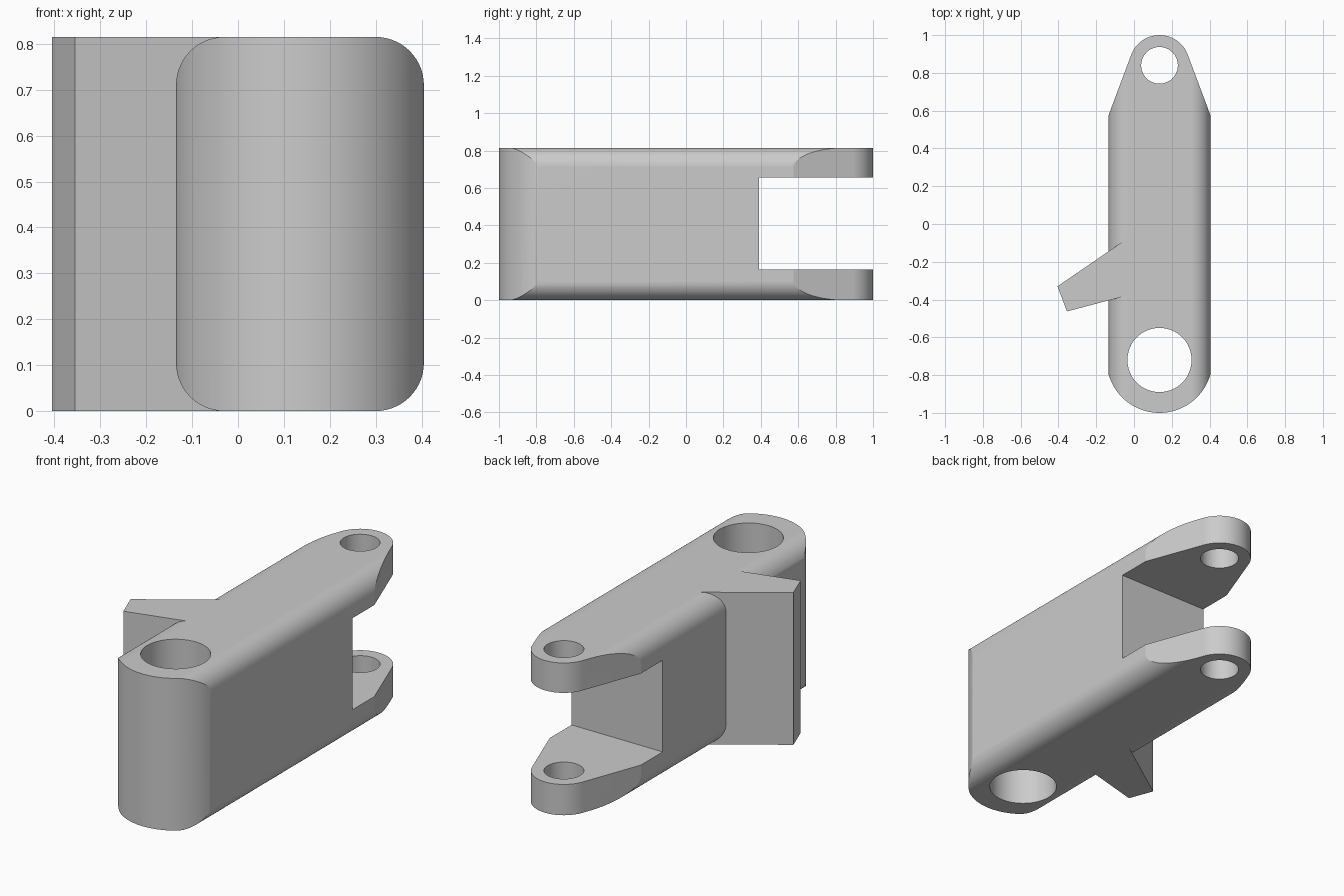
import bpy
import bmesh
from math import sin, cos, pi, acos, atan2, hypot
from mathutils import Vector

cube = bpy.data.objects.get("Cube")
if cube:
    bpy.data.objects.remove(cube, do_unlink=True)

CX, H, HALF = 0.135, 0.815, 0.27        # body centre, height, half width
FRONT_Y, FRONT_R = -0.72, 0.28          # large rounded end
BACK_Y, BACK_R = 0.84, 0.16             # small rounded fork end
FILLET = 0.105

grey = bpy.data.materials.new("light_grey")
grey.use_nodes = True
colour = (0.6, 0.6, 0.6, 1)
grey.diffuse_color = colour
grey.node_tree.nodes["Principled BSDF"].inputs["Base Color"].default_value = colour


def arc(x, y, r, start, end, steps):
    angles = [start + (end - start) * i / steps for i in range(steps + 1)]
    return [(x + r * cos(a), y + r * sin(a)) for a in angles]


def prism(name, points, low, high, along_y=False):
    """Extrude a 2D outline along z, or an xz outline along y."""
    def place(p, t):
        return (p[0], t, p[1]) if along_y else (p[0], p[1], t)
    bm = bmesh.new()
    face = bm.faces.new([bm.verts.new(place(p, low)) for p in points])
    new = bmesh.ops.extrude_face_region(bm, geom=[face])["geom"]
    shift = Vector(place((0, 0), high - low))
    bmesh.ops.translate(bm, vec=shift,
                        verts=[v for v in new if isinstance(v, bmesh.types.BMVert)])
    bmesh.ops.recalc_face_normals(bm, faces=bm.faces)
    mesh = bpy.data.meshes.new(name)
    bm.to_mesh(mesh)
    bm.free()
    mesh.materials.append(grey)
    obj = bpy.data.objects.new(name, mesh)
    bpy.context.collection.objects.link(obj)
    return obj


def combine(target, other, operation):
    mod = target.modifiers.new(operation.lower(), 'BOOLEAN')
    mod.operation, mod.solver, mod.object = operation, 'EXACT', other
    bpy.context.view_layer.objects.active = target
    bpy.ops.object.modifier_apply(modifier=mod.name)
    bpy.data.objects.remove(other, do_unlink=True)


# Long bar with rounded lengthwise edges
section = []
for k, (sx, top) in enumerate([(1, 1), (-1, 1), (-1, 0), (1, 0)]):
    section += arc(CX + sx * (HALF - FILLET), H - FILLET if top else FILLET,
                   FILLET, k * pi / 2, (k + 1) * pi / 2, 14)
arm = prism("link_arm", section, -1.1, 1.1, along_y=True)

# Plan outline: round front, straight taper tangent to the small back end
shoulder_x, shoulder_y = 0.28, 0.548
dx, dy = shoulder_x, shoulder_y - BACK_Y
tangent = atan2(dy, dx) + acos(BACK_R / hypot(dx, dy))
plan = arc(CX, FRONT_Y, FRONT_R, pi, 2 * pi, 48)
plan += [(CX + shoulder_x, shoulder_y)]
plan += arc(CX, BACK_Y, BACK_R, tangent, pi - tangent, 32)
plan += [(CX - shoulder_x, shoulder_y)]
combine(arm, prism("plan_cutter", plan, -0.1, H + 0.1), 'INTERSECT')

# Slanted side fin
fin = [(-0.03, -0.073), (-0.405, -0.33), (-0.355, -0.463), (-0.03, -0.377),
       (0.06, -0.3), (0.06, -0.15)]
combine(arm, prism("side_fin", fin, 0, H), 'UNION')

# Fork slot between the two back lugs
slot = [(CX - 0.5, 0.39), (CX + 0.5, 0.39), (CX + 0.5, 1.2), (CX - 0.5, 1.2)]
combine(arm, prism("slot_cutter", slot, 0.165, 0.655), 'DIFFERENCE')

# Pivot bores
for y, r in ((FRONT_Y, 0.17), (BACK_Y, 0.097)):
    bore = arc(CX, y, r, 0, 2 * pi, 64)[:-1]
    combine(arm, prism("bore_cutter", bore, -0.1, H + 0.1), 'DIFFERENCE')

# Smooth curved surfaces, crisp edges
bpy.ops.object.select_all(action='DESELECT')
arm.select_set(True)
bpy.context.view_layer.objects.active = arm
bpy.ops.object.shade_smooth_by_angle(angle=pi / 9)
weighted = arm.modifiers.new("flat_normals", 'WEIGHTED_NORMAL')
weighted.keep_sharp = True
